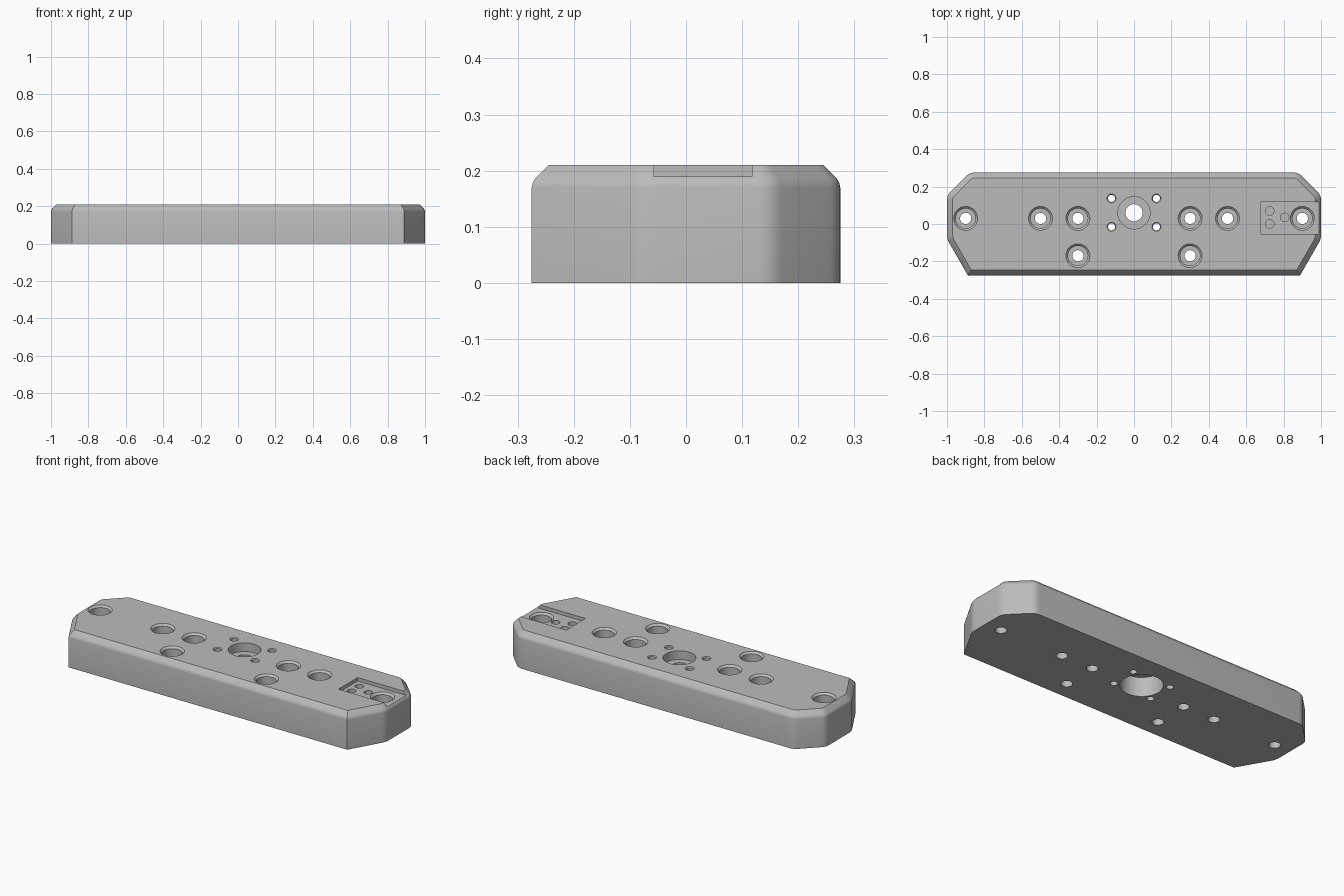
import bpy, bmesh, math
from mathutils import Vector

cube = bpy.data.objects.get("Cube")
if cube:
    bpy.data.objects.remove(cube, do_unlink=True)

grey = bpy.data.materials.new("machined grey")
grey.use_nodes = True
grey.diffuse_color = (0.5, 0.5, 0.5, 1)
grey.node_tree.nodes["Principled BSDF"].inputs["Base Color"].default_value = (0.5, 0.5, 0.5, 1)

TOP = 0.21
FLOOR = 0.19  # floor of the connector recess


def make_object(name, bm):
    bmesh.ops.recalc_face_normals(bm, faces=bm.faces)
    mesh = bpy.data.meshes.new(name)
    bm.to_mesh(mesh)
    bm.free()
    mesh.materials.append(grey)
    obj = bpy.data.objects.new(name, mesh)
    bpy.context.collection.objects.link(obj)
    return obj


def skin(bm, loops):
    """Join rings of equal length into a closed solid."""
    rings = [[bm.verts.new(p) for p in loop] for loop in loops]
    n = len(rings[0])
    for a, b in zip(rings, rings[1:]):
        for i in range(n):
            j = (i + 1) % n
            bm.faces.new((a[i], a[j], b[j], b[i]))
    bm.faces.new(rings[0][::-1])
    bm.faces.new(rings[-1])


def round_corner(prev, here, nxt, cut=0.025, steps=5):
    a = here + (prev - here).normalized() * cut
    b = here + (nxt - here).normalized() * cut
    return [a.lerp(here, t).lerp(here.lerp(b, t), t)
            for t in (k / steps for k in range(steps + 1))]


def inset(points, d):
    """Move a counter-clockwise outline inwards by d."""
    out = []
    for i, p in enumerate(points):
        e1 = (p - points[i - 1]).normalized()
        e2 = (points[(i + 1) % len(points)] - p).normalized()
        n1, n2 = Vector((-e1.y, e1.x)), Vector((-e2.y, e2.x))
        out.append(p + (n1 + n2) * (d / (1 + n1.dot(n2))))
    return out


# Plate outline: sharp front corners, the others rounded
half = [(0.888, -0.275), (1, -0.08), (1, 0.153), (0.878, 0.275)]
corners = [Vector(p) for p in half] + [Vector((-x, y)) for x, y in reversed(half)]
outline = []
for i, c in enumerate(corners):
    if i in (0, 7):
        outline.append(c)
    else:
        outline += round_corner(corners[i - 1], c, corners[(i + 1) % 8])

# Plate body with a softened chamfer round the top
bm = bmesh.new()
edge = [(0, 0), (0, 0.17), (0.002, 0.179), (0.007, 0.187), (0.03, TOP)]
skin(bm, [[(p.x, p.y, z) for p in inset(outline, d)] for d, z in edge])
plate = make_object("mounting_plate", bm)

# Rectangular recess, open at the left end
bm = bmesh.new()
x0, x1, y0, y1 = 0.68, 1.1, -0.057, 0.118
skin(bm, [[(x0, y0, z), (x1, y0, z), (x1, y1, z), (x0, y1, z)] for z in (FLOOR, 0.3)])
recess = make_object("recess_cutter", bm)

# Holes, each a stack of (radius, height) rings
bm = bmesh.new()


def drill(x, y, profile, sides=40):
    skin(bm, [[(x + r * math.cos(a), y + r * math.sin(a), z)
               for a in (2 * math.pi * i / sides for i in range(sides))]
              for r, z in profile])


def bolt_hole(x, y, top):
    drill(x, y, [(0.03, -0.1), (0.03, 0.09), (0.053, 0.09), (0.053, top - 0.011),
                 (0.064, top), (0.064, top + 0.1)])


for side in (-1, 1):
    for x, y in ((0.3, 0.03), (0.5, 0.03), (0.3, -0.17)):
        bolt_hole(side * x, y, TOP)
    # Small screw holes round the centre bore
    for y in (0.137, -0.015):
        drill(side * 0.12, y, [(0.019, -0.1), (0.019, TOP - 0.005),
                               (0.024, TOP), (0.024, 0.3)], 24)
bolt_hole(-0.9, 0.03, TOP)
bolt_hole(0.9, 0.03, FLOOR)

# Stepped centre bore: wide below, web, shallow seat above
drill(0, 0.06, [(0.11, -0.1), (0.11, 0.11), (0.046, 0.11), (0.046, 0.16),
                (0.086, 0.16), (0.086, 0.3)], 64)

# Blind holes in the recess
for x, y in ((0.725, 0.07), (0.725, 0), (0.805, 0.035)):
    drill(x, y, [(0.023, 0.13), (0.023, 0.3)], 24)
holes = make_object("hole_cutter", bm)

# Cut everything, then drop the cutters
for cutter in (recess, holes):
    cutter.hide_render = True
    mod = plate.modifiers.new(cutter.name, "BOOLEAN")
    mod.operation = "DIFFERENCE"
    mod.solver = "EXACT"
    mod.object = cutter
bpy.context.view_layer.update()
cut = bpy.data.meshes.new_from_object(plate.evaluated_get(bpy.context.evaluated_depsgraph_get()))
plate.modifiers.clear()
plate.data = cut
for cutter in (recess, holes):
    bpy.data.objects.remove(cutter, do_unlink=True)

bpy.ops.object.select_all(action="DESELECT")
plate.select_set(True)
bpy.context.view_layer.objects.active = plate
bpy.ops.object.shade_smooth_by_angle(angle=math.radians(28))
